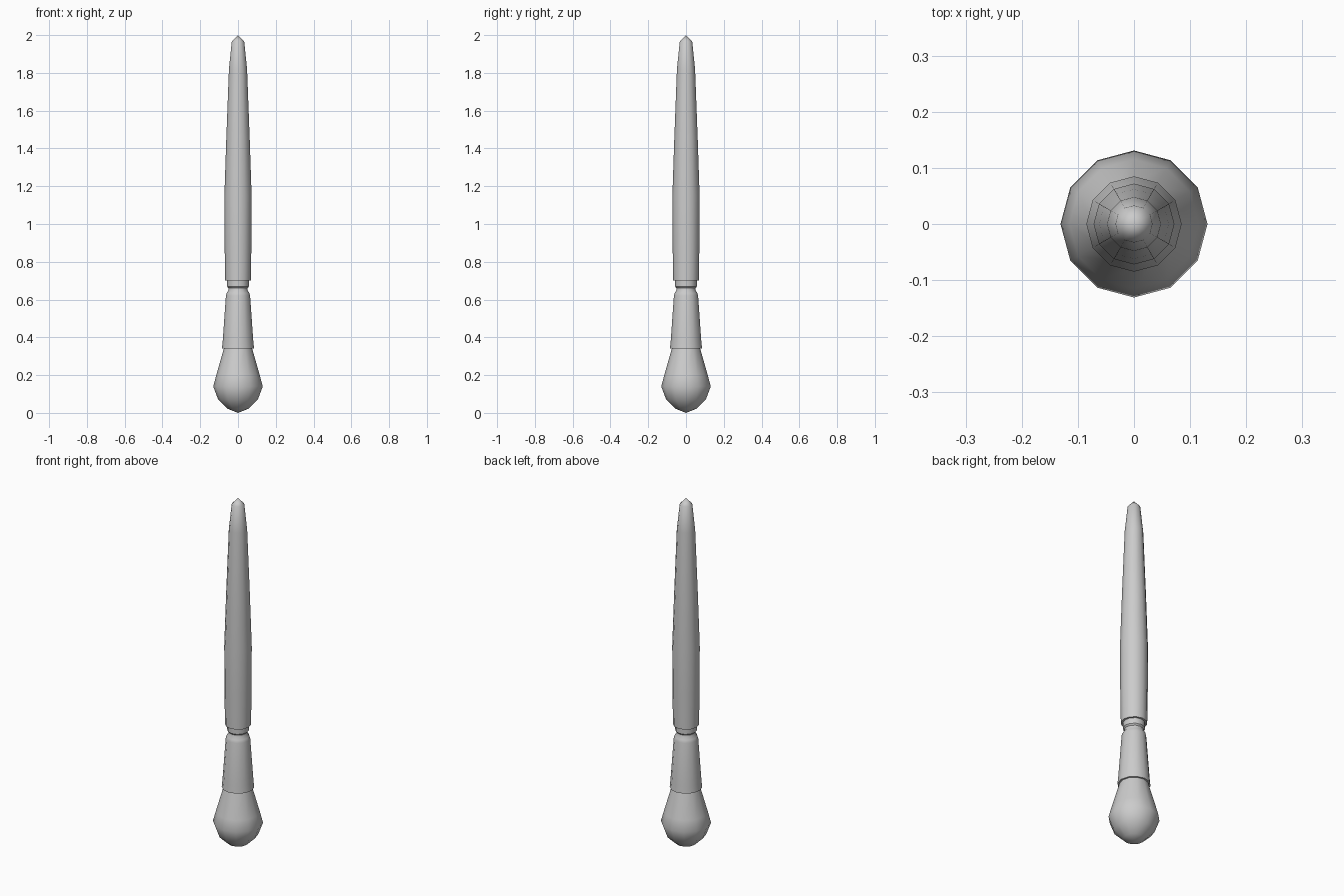
import bpy, bmesh, math

cube = bpy.data.objects.get("Cube")
if cube:
    bpy.data.objects.remove(cube, do_unlink=True)

SIDES = 12

grey = bpy.data.materials.new("light_grey")
grey.use_nodes = True
colour = (0.6, 0.6, 0.6, 1)
grey.diffuse_color = colour
grey.node_tree.nodes["Principled BSDF"].inputs["Base Color"].default_value = colour


def turned(name, profile, angle=40):
    """Turn a (radius, height) profile around z; radius 0 makes a pole."""
    bm = bmesh.new()
    rings = []
    for r, z in profile:
        if r == 0:
            rings.append([bm.verts.new((0, 0, z))] * SIDES)
        else:
            turns = [2 * math.pi * i / SIDES for i in range(SIDES)]
            rings.append([bm.verts.new((r * math.cos(a), r * math.sin(a), z)) for a in turns])
    for low, high in zip(rings, rings[1:]):
        for i in range(SIDES):
            j = (i + 1) % SIDES
            corners = dict.fromkeys((low[i], low[j], high[j], high[i]))
            bm.faces.new(list(corners))
    bmesh.ops.recalc_face_normals(bm, faces=bm.faces[:])
    mesh = bpy.data.meshes.new(name)
    bm.to_mesh(mesh)
    bm.free()
    mesh.materials.append(grey)
    obj = bpy.data.objects.new(name, mesh)
    bpy.context.collection.objects.link(obj)
    bpy.ops.object.select_all(action="DESELECT")
    obj.select_set(True)
    bpy.context.view_layer.objects.active = obj
    bpy.ops.object.shade_smooth_by_angle(angle=math.radians(angle))
    return obj


# Rounded bristle head
turned("bristles", [(0, 0), (0.055, 0.022), (0.105, 0.07), (0.131, 0.14),
                    (0.115, 0.2), (0.075, 0.34), (0, 0.34)], 60)

# Tapered sleeve with a pinched neck and collar
turned("ferrule", [(0, 0.34), (0.085, 0.34), (0.081, 0.38), (0.064, 0.62),
                   (0.06, 0.635), (0.05, 0.65), (0.05, 0.66), (0.057, 0.668),
                   (0.057, 0.705), (0, 0.705)])

# Long handle ending in a blunt point
turned("handle", [(0, 0.7), (0.068, 0.7), (0.071, 0.9), (0.072, 1.15),
                  (0.062, 1.45), (0.048, 1.82), (0.033, 1.965), (0, 2.0)], 60)
